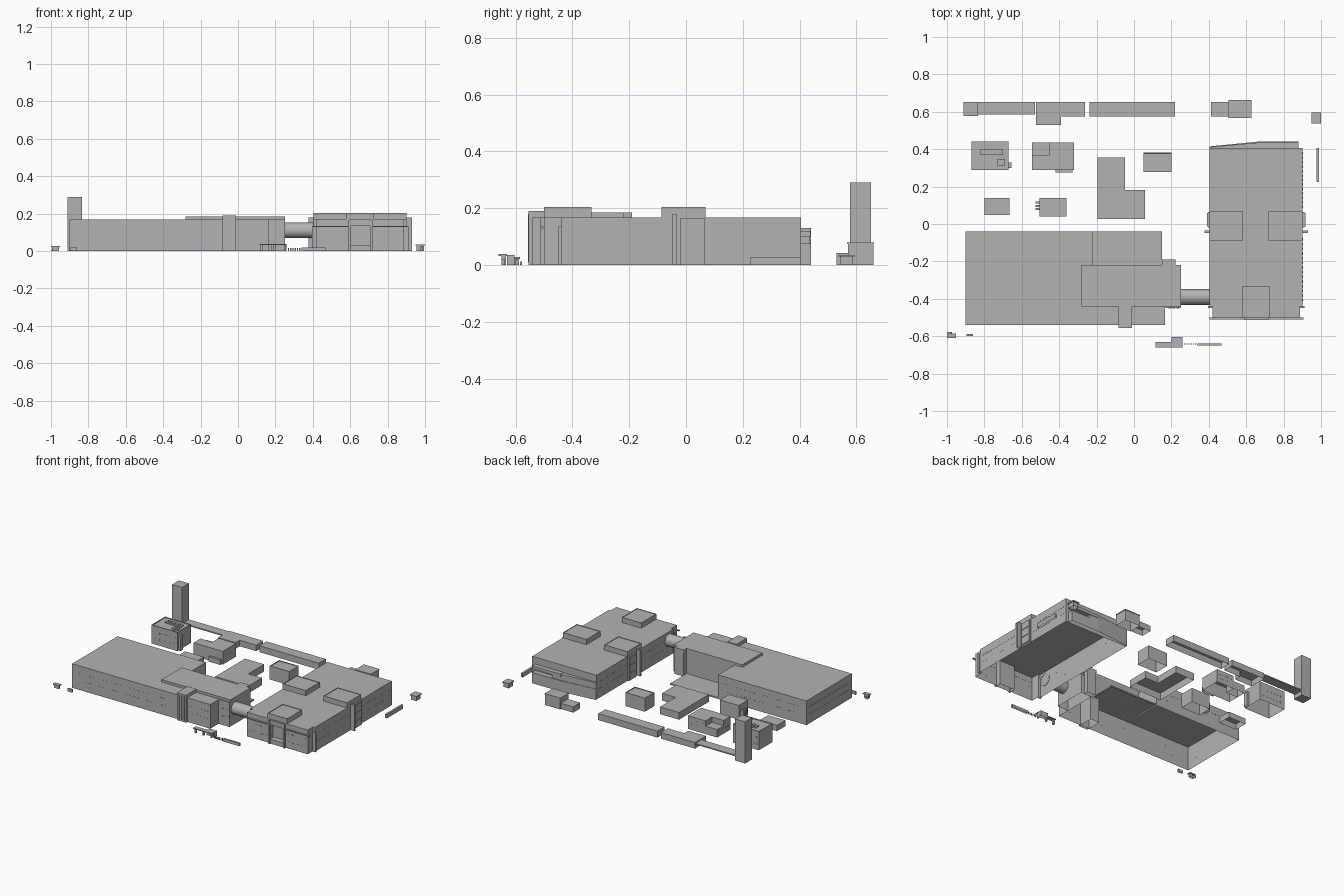
import bpy, bmesh, math
from mathutils import Matrix

if "Cube" in bpy.data.objects:
    bpy.data.objects.remove(bpy.data.objects["Cube"])

grey = bpy.data.materials.new("dark_grey")
grey.diffuse_color = (.45, .45, .45, 1)
grey.use_nodes = True
grey.node_tree.nodes["Principled BSDF"].inputs["Base Color"].default_value = grey.diffuse_color


def finish(name, bm):
    bmesh.ops.recalc_face_normals(bm, faces=bm.faces)
    me = bpy.data.meshes.new(name)
    bm.to_mesh(me)
    bm.free()
    me.materials.append(grey)
    ob = bpy.data.objects.new(name, me)
    bpy.context.collection.objects.link(ob)
    return ob


def prism(name, pts, z0, z1, bottom=False, rim=0):
    """Extruded outline; buildings stay open underneath, rim adds a parapet."""
    bm = bmesh.new()
    f = bm.faces.new([bm.verts.new((x, y, z1)) for x, y in pts])
    f.normal_update()
    if f.normal.z < 0:
        f.normal_flip()
    ext = bmesh.ops.extrude_edge_only(bm, edges=list(f.edges))['geom']
    low = [v for v in ext if isinstance(v, bmesh.types.BMVert)]
    for v in low:
        v.co.z = z0
    if bottom:
        bmesh.ops.contextual_create(bm, geom=[e for e in ext if isinstance(e, bmesh.types.BMEdge)
                                              and all(v in low for v in e.verts)])
    if rim:
        bmesh.ops.inset_region(bm, faces=[f], thickness=0.005)
        bmesh.ops.inset_region(bm, faces=[f], thickness=0.0004, depth=-rim)
    return finish(name, bm)


def box(name, x0, x1, y0, y1, z0, z1, bottom=None, rim=0):
    if bottom is None:
        bottom = z0 > 0
    return prism(name, [(x0, y0), (x1, y0), (x1, y1), (x0, y1)], z0, z1, bottom, rim)


def windows(name, axis, at, a0, a1, rows, n, w, h, out):
    """Rows of thin window panels on a wall; axis is the direction the row runs."""
    bm = bmesh.new()
    for z in rows:
        for i in range(n):
            c = a0 + (a1 - a0) * (i + 0.5) / n
            d = out * 0.0004
            pos = (c, at + d, z) if axis == 'x' else (at + d, c, z)
            size = (w, 0.001, h) if axis == 'x' else (0.001, w, h)
            bmesh.ops.create_cube(bm, size=1, matrix=Matrix.Translation(pos) @ Matrix.Diagonal((*size, 1)))
    return finish(name, bm)


def cylinder(name, loc, r, depth, n, rot=None, caps=True):
    bm = bmesh.new()
    m = Matrix.Translation(loc) @ (rot or Matrix.Identity(4))
    bmesh.ops.create_cone(bm, cap_ends=caps, segments=n, radius1=r, radius2=r, depth=depth, matrix=m)
    return finish(name, bm)


# Left hall with its low rear yard and raised roof slab
prism("left_hall", [(-.9, -.54), (.165, -.54), (.165, -.22), (-.22, -.22), (-.22, -.04), (-.9, -.04)], 0, .168)
box("left_hall_yard", -.22, .15, -.22, -.04, 0, .01)
prism("raised_roof", [(-.28, -.44), (.25, -.44), (.25, -.22), (.222, -.22), (.222, -.19), (.15, -.19),
                      (.15, -.22), (-.28, -.22)], .168, .185, True)
box("link_block", .165, .25, -.45, -.22, 0, .17)
box("link_block_rear", .152, .222, -.222, -.19, 0, .17)
box("front_stair", -.082, -.012, -.555, -.44, 0, .191)
for x in (-.066, -.047, -.028):
    box("stair_fin", x - .003, x + .003, -.557, -.555, .01, .18)
rows = (.065, .115)
windows("hall_front_windows_left", 'x', -.54, -.86, -.12, rows, 28, .014, .004, -1)
windows("hall_front_windows_right", 'x', -.54, .01, .15, rows, 6, .014, .004, -1)
windows("hall_rear_windows", 'x', -.04, -.87, -.25, rows, 24, .014, .004, 1)
windows("hall_side_windows", 'y', -.9, -.51, -.07, rows, 16, .014, .004, -1)
windows("link_windows", 'x', -.45, .18, .245, rows, 3, .014, .008, -1)

# Round footbridge between the buildings
turn = Matrix.Rotation(math.pi / 2, 4, 'Y')
tube = cylinder("footbridge", (.292, -.39, .111), .042, .23, 32, turn, False)
bpy.context.view_layer.objects.active = tube
tube.select_set(True)
bpy.ops.object.shade_smooth_by_angle()
box("bridge_floor", .18, .405, -.42, -.36, .082, .084)

# Right building: main body with recessed entrance front
prism("right_hall", [(.405, -.44), (.42, -.44), (.42, -.5), (.595, -.5), (.595, -.465), (.715, -.465),
                     (.715, -.5), (.888, -.5), (.888, -.44), (.902, -.44), (.902, .405), (.405, .405)],
      0, .168)
box("entrance_roof", .595, .715, -.512, -.465, .135, .168)
box("entrance_step", .6, .71, -.505, -.465, 0, .03)
for x in (.598, .712):
    box("entrance_column", x - .006, x + .006, -.514, -.5, 0, .165)
for x0, x1 in ((.405, .592), (.718, .905)):
    box("front_canopy", x0, x1, -.51, -.499, .128, .135)
for x0, x1 in ((.395, .42), (.888, .912)):
    box("corner_pier", x0, x1, -.45, -.438, 0, .135)
# Rooftop plant rooms
for x0, x1, y0, y1 in ((.405, .583, -.087, .068), (.72, .902, -.087, .068), (.578, .728, -.5, -.333)):
    box("rooftop_plant", x0, x1, y0, y1, .168, .204, rim=.003)
# Side stair towers
for wall, s in ((.902, 1), (.405, -1)):
    far = wall + s * .01
    box("side_stair", min(wall, far), max(wall, far), -.02, .065, 0, .165)
    for i in range(4):
        z = .008 + i * .054
        a, b = far, far + s * .004
        if z < .16:
            box("stair_panel", min(a, b), max(a, b), -.014, .059, z, min(z + .044, .163))
    a, b = wall, wall + s * .028
    box("side_fin", min(a, b), max(a, b), -.048, -.034, 0, .18)
# Rear annex, stacked in two tiers
prism("rear_annex_low", [(.405, .405), (.405, .415), (.66, .44), (.88, .44), (.88, .405)], 0, .075)
prism("rear_annex_high", [(.405, .405), (.405, .412), (.66, .435), (.73, .435), (.73, .405)], .075, .118)
box("rear_balcony", .66, .88, .405, .438, .1, .12)
# Window bands on the right building
for y0, y1, n in ((-.42, -.07, 14), (.08, .39, 13)):
    windows("right_side_windows", 'y', .902, y0, y1, rows, n, .014, .004, 1)
    windows("left_side_windows", 'y', .405, y0 + (.09 if y0 < 0 else 0), y1, rows, n, .013, .004, -1)
windows("front_windows_left", 'x', -.5, .43, .585, (.045, .1), 6, .018, .006, -1)
windows("front_windows_right", 'x', -.5, .725, .88, (.045, .1), 6, .018, .006, -1)

# Tower and the boundary row at the rear
box("tower", -.912, -.835, .577, .652, 0, .29, bottom=True)
box("boundary_roof", -.835, -.53, .585, .652, .03, .038)
prism("boundary_block_left", [(-.525, .53), (-.39, .53), (-.39, .575), (-.262, .575), (-.262, .652),
                              (-.525, .652)], 0, .042)
box("boundary_block_mid", -.237, .22, .575, .652, 0, .045)
box("boundary_block_low", .413, .508, .575, .652, 0, .04)
box("boundary_block_tall", .508, .625, .57, .66, 0, .074)
box("boundary_tall_roof", .506, .627, .568, .662, .074, .08)

# Fan building with rooftop fans
box("fan_building", -.87, -.67, .29, .44, 0, .13, rim=.005)
box("fan_annex", -.67, -.655, .3, .33, 0, .1)
box("fan_tray", -.82, -.70, .37, .402, .125, .134)
box("small_fan_tray", -.732, -.69, .312, .348, .125, .134)
for x, y in ((-.795, .386), (-.76, .386), (-.725, .386), (-.711, .33)):
    cylinder("roof_fan", (x, y, .135), .012, .01, 8)
windows("fan_building_front_windows", 'x', .29, -.86, -.68, (.04, .085), 6, .018, .008, -1)
windows("fan_building_rear_windows", 'x', .44, -.86, -.68, (.04, .085), 6, .018, .008, 1)

# Stepped building
prism("stepped_building", [(-.545, .29), (-.32, .29), (-.32, .435), (-.455, .435), (-.455, .365),
                           (-.545, .365)], 0, .092)
box("stepped_building_low", -.545, -.455, .365, .435, 0, .055)
box("stepped_porch", -.42, -.33, .275, .29, 0, .035)
windows("stepped_rear_windows", 'x', .435, -.445, -.33, (.035, .065), 5, .014, .008, 1)
windows("stepped_side_windows", 'y', -.545, .3, .43, (.035,), 5, .014, .008, -1)

# Small yard buildings
box("low_shed", -.8, -.665, .048, .14, 0, .04)
box("tall_shed", -.505, -.36, .04, .14, 0, .1)
for i in range(3):
    box("shed_louvre", -.527, -.505, .075 + i * .017, .085 + i * .017, 0, .06)
prism("corner_building", [(-.195, .028), (.058, .028), (.058, .182), (-.047, .182), (-.047, .355),
                          (-.195, .355)], 0, .05)
box("square_shed", .05, .2, .278, .382, 0, .095, rim=.004)


def kiosk(x0, x1, y0, y1, h):
    """Little hut with an overhanging roof."""
    box("kiosk_body", x0 + .006, x1 - .006, y0 + .006, y1 - .006, 0, h - .006)
    box("kiosk_roof", x0, x1, y0, y1, h - .006, h)


# Gate huts, signs and barriers round the edge
kiosk(.948, 1.0, .537, .595, .036)
kiosk(-1.0, -.952, -.61, -.585, .028)
box("hut_step", -.998, -.972, -.585, -.578, 0, .012)
box("small_hut", -.896, -.86, -.6, -.588, 0, .02)
box("gate_canopy", .115, .26, -.66, -.63, .032, .038)
box("gate_house", .2, .26, -.63, -.605, 0, .036)
for x in (.125, .185, .25):
    box("gate_post", x - .005, x + .005, -.65, -.635, 0, .032)
for i in range(6):
    box("bollard", .267 + i * .012, .273 + i * .012, -.645, -.64, 0, .016)
box("front_wall", .34, .467, -.65, -.638, 0, .02)
box("side_wall", .976, .99, .225, .405, 0, .027)
